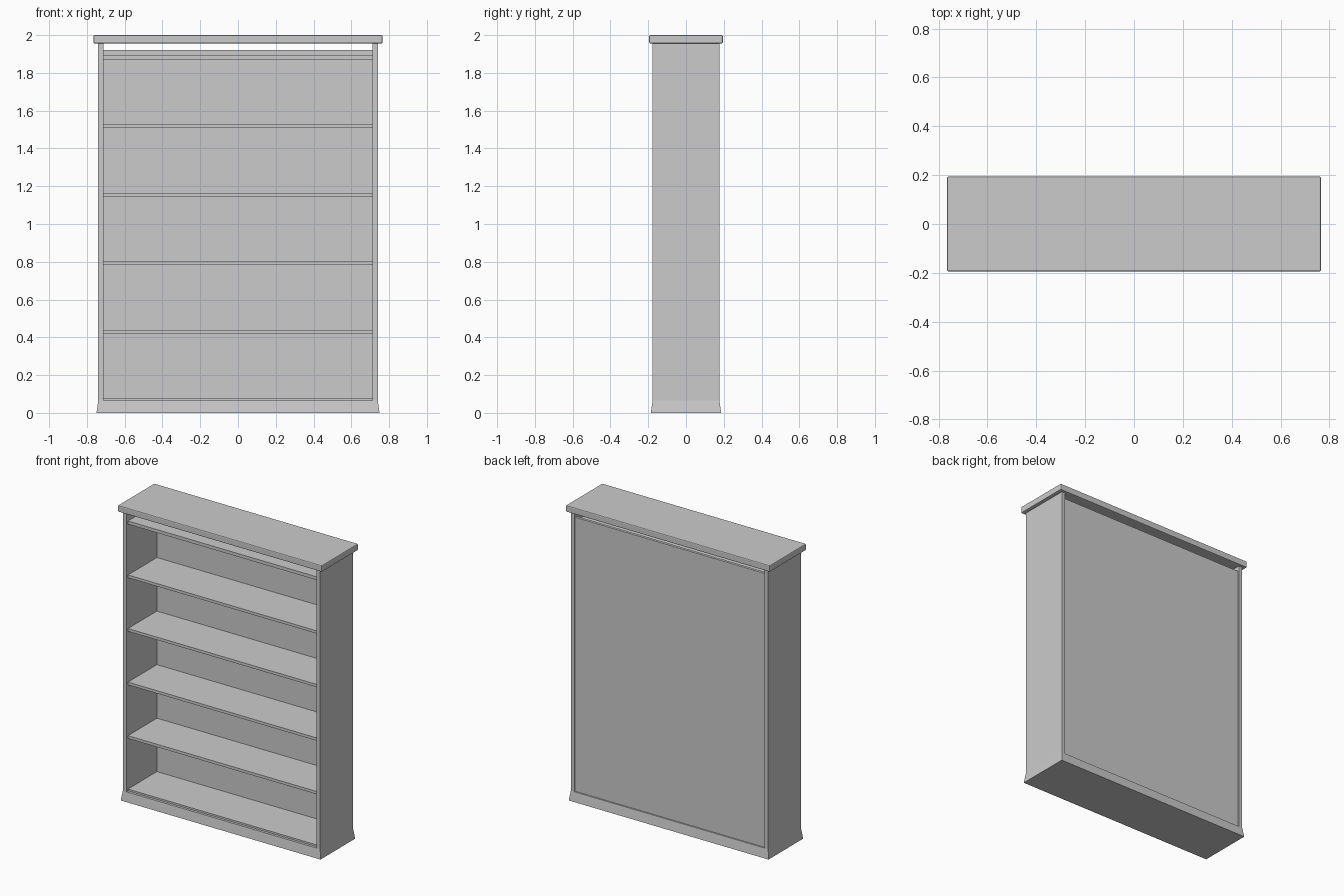
import bpy, bmesh

cube = bpy.data.objects.get("Cube")
if cube:
    bpy.data.objects.remove(cube, do_unlink=True)

grey = bpy.data.materials.new("light grey")
grey.use_nodes = True
colour = (0.6, 0.6, 0.6, 1)
grey.diffuse_color = colour
grey.node_tree.nodes["Principled BSDF"].inputs["Base Color"].default_value = colour


def add_box(name, x, y, z, flare=0, bevel=0):
    """Box between paired limits; flare widens its lower corners."""
    bm = bmesh.new()
    bmesh.ops.create_cube(bm, size=1)
    for v in bm.verts:
        sx, sy, sz = (1 if c > 0 else -1 for c in v.co)
        grow = flare if sz < 0 else 0
        v.co.x = x[sx > 0] + sx * grow
        v.co.y = y[sy > 0] + sy * grow
        v.co.z = z[sz > 0]
    mesh = bpy.data.meshes.new(name)
    bm.to_mesh(mesh)
    bm.free()
    mesh.materials.append(grey)
    obj = bpy.data.objects.new(name, mesh)
    bpy.context.collection.objects.link(obj)
    if bevel:
        mod = obj.modifiers.new("edge_bevel", "BEVEL")
        mod.width = bevel
        mod.segments = 2
    return obj


HALF_WIDTH, INNER, DEPTH = 0.74, 0.713, 0.177

# Overhanging top board with softened edges
add_box("top_board", (-0.765, 0.765), (-0.195, 0.195), (1.956, 2.0), bevel=0.006)

# Upright sides
for name, x in (("right_side", (-HALF_WIDTH, -INNER)), ("left_side", (INNER, HALF_WIDTH))):
    add_box(name, x, (-DEPTH, DEPTH), (0.06, 1.958))

# Flared plinth
add_box("plinth", (-HALF_WIDTH, HALF_WIDTH), (-DEPTH, DEPTH), (0, 0.065), flare=0.009)

# Back panel, set in from the rear and short of the top board
add_box("back_panel", (-INNER, INNER), (0.15, 0.168), (0.06, 1.922))

# Shelves, set in from the front
shelves = [(0.06, 0.077), (0.42, 0.439), (0.783, 0.802),
           (1.146, 1.165), (1.509, 1.528), (1.872, 1.894)]
for i, z in enumerate(shelves):
    add_box(f"shelf_{i + 1}", (-INNER, INNER), (-0.16, 0.151), z)
